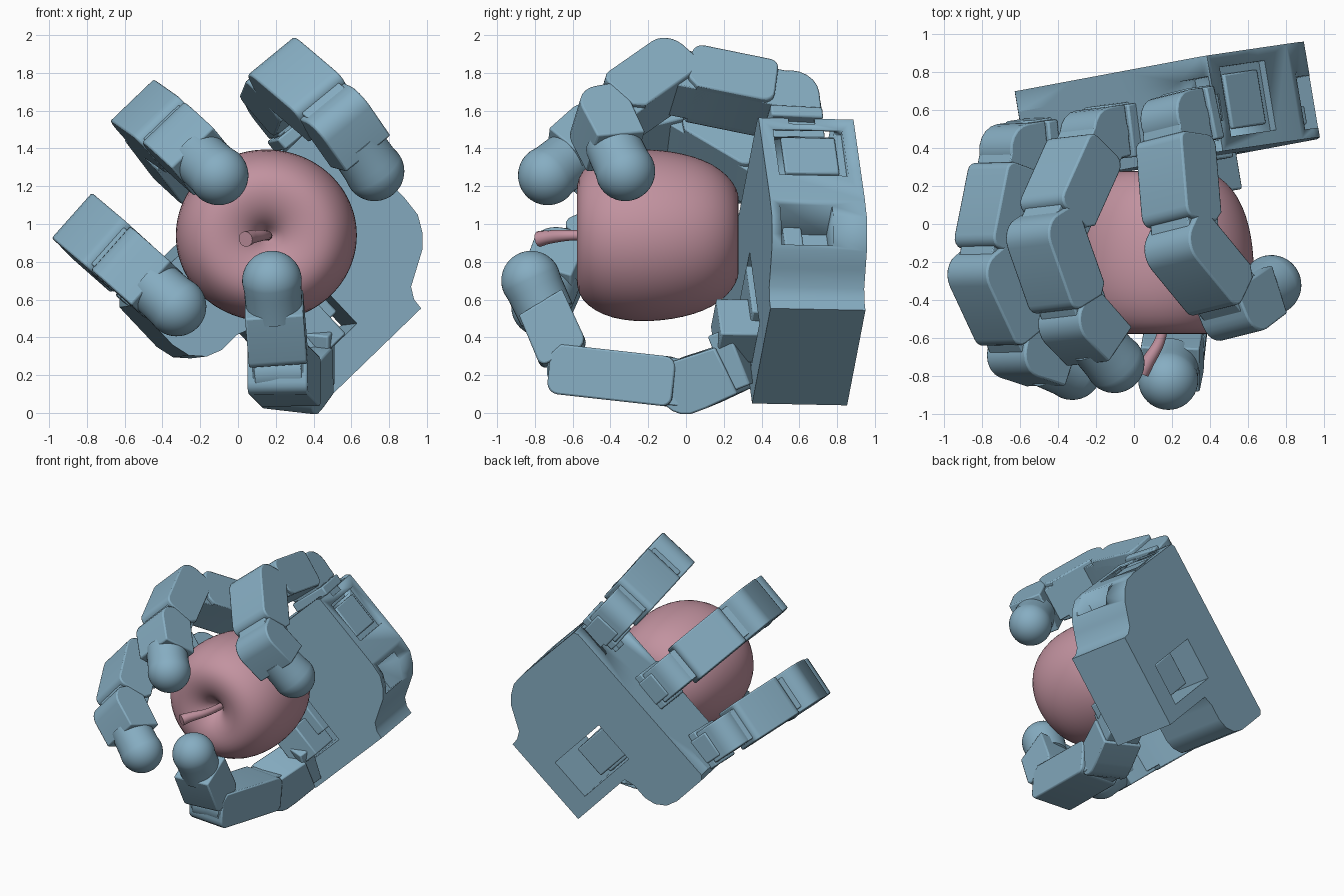
import bpy, bmesh
from math import sin, cos, radians, pi
from mathutils import Vector as V, Matrix

if "Cube" in bpy.data.objects:
    bpy.data.objects.remove(bpy.data.objects["Cube"])


def material(name, rgb):
    m = bpy.data.materials.new(name)
    m.diffuse_color = (*rgb, 1)
    m.use_nodes = True
    m.node_tree.nodes["Principled BSDF"].inputs["Base Color"].default_value = m.diffuse_color
    return m


METAL = material("blue_metal", (0.24, 0.42, 0.54))
SKIN = material("apple_pink", (0.54, 0.29, 0.35))

# Palm frame: U along the fingers, W across, N out of the back
N = V((-0.165, 0.986, -0.02)).normalized()
U = V((0.71, 0.15, 0.69)).cross(N).normalized()
W = N.cross(U)
O = V((0.45, 0.35, 0.05))


def frame(x, y, z, o):
    m = Matrix((x, y, z)).transposed().to_4x4()
    m.translation = o
    return m


PALM = frame(U, W, N, O)


def finish(name, bm, mat, bevel=0):
    bmesh.ops.recalc_face_normals(bm, faces=bm.faces[:])
    me = bpy.data.meshes.new(name)
    bm.to_mesh(me)
    bm.free()
    ob = bpy.data.objects.new(name, me)
    bpy.context.collection.objects.link(ob)
    me.materials.append(mat)
    bpy.ops.object.select_all(action='DESELECT')
    ob.select_set(True)
    bpy.context.view_layer.objects.active = ob
    bpy.ops.object.shade_smooth_by_angle(angle=radians(35))
    if bevel:
        b = ob.modifiers.new("bevel", 'BEVEL')
        b.width, b.segments, b.limit_method = bevel, 2, 'ANGLE'
        b.angle_limit = radians(50)
    return ob


def prism(name, pts, z0, z1, m, bevel=0.01, window=None):
    """Extrude an xy profile from z0 to z1 in frame m, with an optional rectangular through hole."""
    bm = bmesh.new()
    f = bm.faces.new([bm.verts.new((x, y, z0)) for x, y in pts])
    ext = bmesh.ops.extrude_face_region(bm, geom=[f])
    top = [g for g in ext['geom'] if isinstance(g, bmesh.types.BMVert)]
    bmesh.ops.translate(bm, verts=top, vec=(0, 0, z1 - z0))
    if window:
        x0, x1, y0, y1 = window
        for co, no in (((x0, 0, 0), (1, 0, 0)), ((x1, 0, 0), (1, 0, 0)),
                       ((0, y0, 0), (0, 1, 0)), ((0, y1, 0), (0, 1, 0))):
            bmesh.ops.bisect_plane(bm, geom=bm.verts[:] + bm.edges[:] + bm.faces[:],
                                   plane_co=co, plane_no=no)
        caps = []
        for f in bm.faces:
            c = f.calc_center_median()
            if x0 < c.x < x1 and y0 < c.y < y1:
                caps.append(f)
        rims = [e for f in caps for e in f.edges]
        bmesh.ops.delete(bm, geom=caps, context='FACES_ONLY')
        bmesh.ops.bridge_loops(bm, edges=rims)
    bm.transform(m)
    return finish(name, bm, METAL, bevel)


def box(name, x0, x1, y0, y1, z0, z1, m, bevel=0.01):
    return prism(name, [(x0, y0), (x1, y0), (x1, y1), (x0, y1)], z0, z1, m, bevel)


def lathe(name, prof, m, mat, steps=40):
    """Revolve (radius, height) pairs around local x of frame m."""
    bm = bmesh.new()
    vs = [bm.verts.new((h, r, 0)) for r, h in prof]
    es = [bm.edges.new(p) for p in zip(vs, vs[1:])]
    bmesh.ops.spin(bm, geom=vs + es, axis=(1, 0, 0), cent=(0, 0, 0), angle=2 * pi, steps=steps)
    bmesh.ops.remove_doubles(bm, verts=bm.verts[:], dist=1e-4)
    bm.transform(m)
    return finish(name, bm, mat)


def arc(cx, cy, r, a0, a1, n=6):
    return [(cx + r * cos(radians(a0 + (a1 - a0) * i / n)),
             cy + r * sin(radians(a0 + (a1 - a0) * i / n))) for i in range(n + 1)]


def cut(ob, *dims, m=PALM):
    c = box("cutter", *dims, m, 0)
    c.hide_render = True
    b = ob.modifiers.new("cut", 'BOOLEAN')
    b.object, b.operation, b.solver = c, 'DIFFERENCE', 'EXACT'
    bpy.context.view_layer.objects.active = ob
    bpy.ops.object.modifier_apply(modifier="cut")
    bpy.data.objects.remove(c)


# Palm slab with thumb window, side pockets and slots for the finger roots
outline = [(0, 0), (0, .73), (.06, .735), (.12, .77), (.17, .86), (.22, .95), (.28, 1.01),
           (.37, 1.06), (.48, 1.07), (1.08, 1.06), (1.1, 1.03), (1.1, -.34), (1.07, -.37),
           (.78, -.37), (.68, -.345), (.61, -.28), (.58, -.2), (.58, -.08), (.55, 0)]
palm = prism("palm", outline, 0, .51, PALM, 0, (.18, .70, .095, .425))
cut(palm, .66, 1.0, 1.025, 1.2, .07, .44)
cut(palm, .24, .44, .84, 1.2, .05, .33)
ROOTS = (("index", .95), ("middle", .355), ("ring", -.24))
for _, b in ROOTS:
    cut(palm, .98, 1.3, b - .1, b + .1, .06, .40)
    cut(palm, 1.04, 1.3, b - .2, b + .2, .16, .30)
box("side_cover", .70, .96, .9, 1.045, .11, .40, PALM)
box("socket", .27, .41, .8, .93, .08, .18, PALM)


def link(name, p, d, w, o, length, s0=-.14, s1=-.11, ho=.16, hi=.125, hw=.16):
    """Rounded housing from s0 to length + s1, with narrower knuckles at both joints."""
    m = frame(d, o, -w, p)
    e = length + s1
    r = .12 if s0 < 0 else .05
    body = (arc(s0 + r, ho - r, r, 180, 90) + arc(e - .06, ho - .06, .06, 90, 0, 4)
            + [(e, -hi + .05), (e - .05, -hi)] + arc(s0 + .06, -hi + .06, .06, 270, 180, 4))
    prism(name + "_housing", body, -hw, hw, m)
    knuckle = arc(0, 0, .125, 90, 270, 10) + arc(length, 0, .125, -90, 90, 10)
    prism(name + "_knuckles", knuckle, -hw + .03, hw - .03, m, .006)
    return p + d * length


def tip(name, p, d, w, o, length, s0=-.14, ho=.145):
    """Last housing, round collar and ball fingertip."""
    m = frame(d, o, -w, p)
    e = length - .15
    r = .12 if s0 < 0 else .04
    body = (arc(s0 + r, ho - r, r, 180, 90) + [(e, ho - .01), (e + .03, -.13)]
            + arc(s0 + .06, -.07, .06, 270, 180, 4))
    prism(name + "_end_housing", body, -.155, .155, m)
    prism(name + "_end_knuckle", arc(0, 0, .125, 0, 342, 19), -.13, .13, m, .006)
    cap = [(0, e - .05), (.148, e - .05), (.152, length - .05)]
    cap += [(.158 * cos(t * pi / 24), length + .158 * sin(t * pi / 24)) for t in range(13)]
    lathe(name + "_fingertip", cap, m, METAL)


# Fingers: root block then three links; each pose is three flex angles, twist and splay
POSES = {"index": (79, 131, 196, .05, .087), "middle": (48, 107, 134, -.05, 0),
         "ring": (68, 115, 157, -.11, -.087)}
for name, b in ROOTS:
    *angles, twist, splay = POSES[name]
    u = (U + W * splay).normalized()
    w = (W - U * splay + N * twist).normalized()
    n = u.cross(w).normalized()
    w = n.cross(u)
    p = O + U * 1.28 + W * b + N * .2
    root = frame(u, w, n, p)
    box(name + "_root_motor", -.3, -.04, -.1, .1, -.13, .15, root)
    box(name + "_root_flange", -.19, -.12, -.15, .15, -.14, .14, root)
    prism(name + "_root_hub", [(-.12, -.13)] + arc(0, 0, .14, -90, 90, 10) + [(-.12, .14)],
          -.13, .13, frame(u, n, -w, p))
    for i, (a, length) in enumerate(zip(angles, (.675, .48, .334))):
        c, s = cos(radians(a)), sin(radians(a))
        d, o = u * c - n * s, u * s + n * c
        if i < 2:
            p = link(f"{name}_link{i + 1}", p, d, w, o, length, -.14 if i else .1)
        else:
            tip(name, p, d, w, o, length)

# Thumb: motor through the palm window, bracket, link and tip
box("thumb_motor", .30, .64, .13, .39, -.02, .36, PALM)
box("thumb_motor_step", .20, .46, .10, .32, -.19, .1, PALM)
j = [V((.36, .24, .24)), V((.29, .03, .155)), V((.22, -.60, .225)), V((.18, -.82, .70))]


def thumb_frame(p, q):
    d = (q - p).normalized()
    o = d.cross(V((-1, 0, 0))).normalized()
    return d, o.cross(d), o


d, w, o = thumb_frame(j[0], j[1])
hub = frame(d, o, -w, j[0])
prism("thumb_base", [(-.02, .14), (.17, .15)] + arc(.235, 0, .15, 80, -80, 8)
      + [(.0, -.13)], -.15, .15, hub)
box("thumb_bracket", -.1, .02, -.2, .12, -.13, .13, hub)
d, w, o = thumb_frame(j[1], j[2])
link("thumb_link", j[1], d, w, o, (j[2] - j[1]).length, .08, .11, .135, .13)
d, w, o = thumb_frame(j[2], j[3])
tip("thumb", j[2], d, w, o, (j[3] - j[2]).length, .08)

# Apple lying with its stem to the front
prof = [(0, -.42), (.03, -.45), (.07, -.51), (.13, -.555), (.2, -.578), (.27, -.58), (.34, -.555),
        (.40, -.485), (.44, -.39), (.456, -.28), (.456, -.18), (.445, -.07), (.42, .04),
        (.38, .14), (.32, .22), (.25, .27), (.19, .283), (.13, .27), (.07, .235), (0, .21)]
apple = lathe("apple", prof, frame(V((0, 1, 0)), V((1.055, 0, 0)), V((0, 0, -1)),
                                   V((.15, 0, .94))), SKIN, 48)
s = apple.modifiers.new("smooth", 'SUBSURF')
s.levels = s.render_levels = 1

# Bent stem with a thicker end
cu = bpy.data.curves.new("stem", 'CURVE')
cu.dimensions, cu.bevel_depth, cu.bevel_resolution, cu.use_fill_caps = '3D', .03, 4, True
sp = cu.splines.new('BEZIER')
path = [(.16, -.4, .935, .8), (.14, -.6, .94, .9), (.07, -.73, .93, 1.2), (.04, -.78, .92, 1.4)]
sp.bezier_points.add(len(path) - 1)
for bp, (x, y, z, r) in zip(sp.bezier_points, path):
    bp.co, bp.radius = (x, y, z), r
    bp.handle_left_type = bp.handle_right_type = 'AUTO'
stem = bpy.data.objects.new("apple_stem", cu)
stem.data.materials.append(SKIN)
bpy.context.collection.objects.link(stem)
